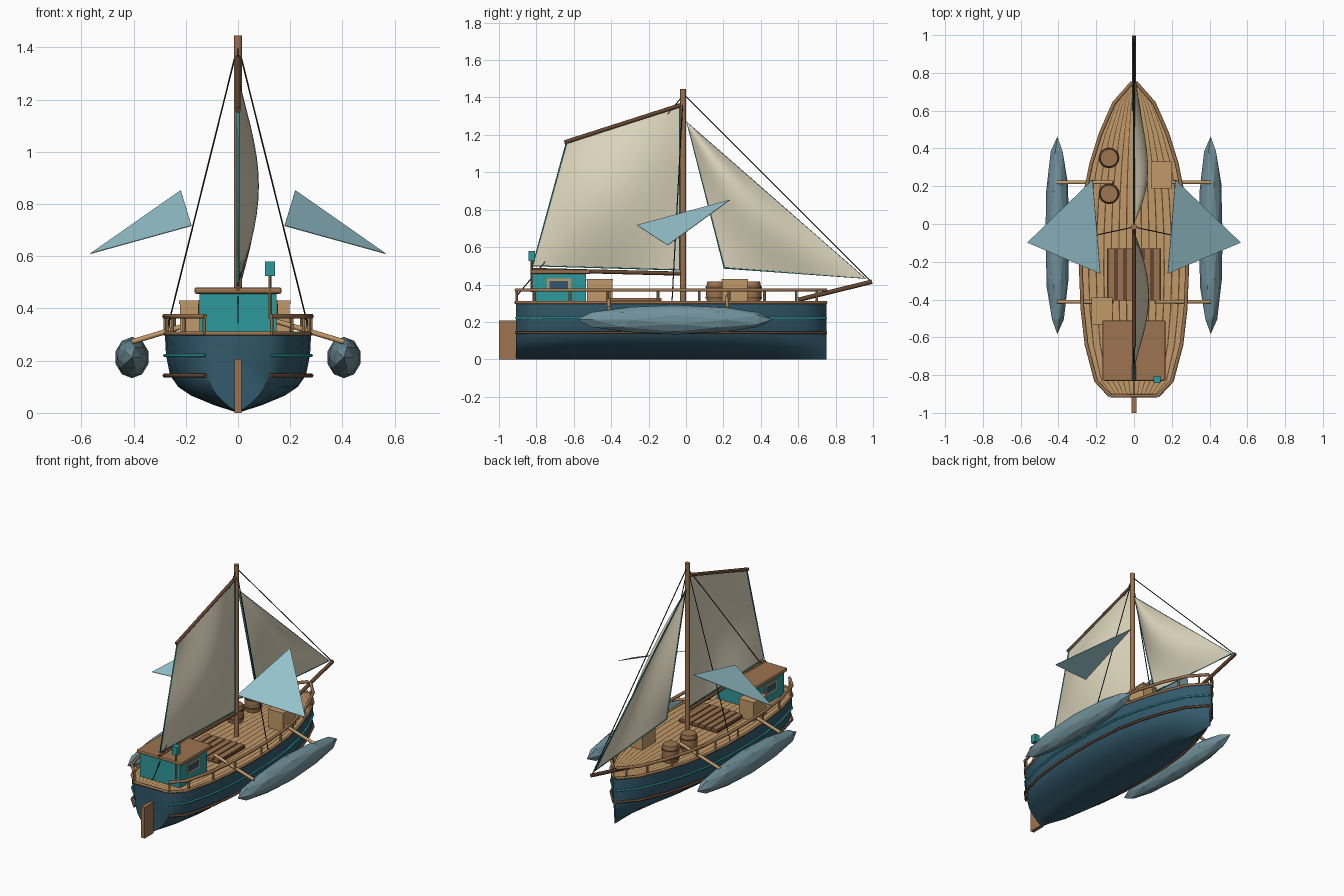
import bpy, bmesh, math
from mathutils import Vector, Matrix

if "Cube" in bpy.data.objects:
    bpy.data.objects.remove(bpy.data.objects["Cube"])


def mat(name, hexcode):
    m = bpy.data.materials.new(name)
    ch = [int(hexcode[i:i + 2], 16) / 255 for i in (0, 2, 4)]
    lin = [c / 12.92 if c < 0.04045 else ((c + 0.055) / 1.055) ** 2.4 for c in ch]
    m.diffuse_color = (*lin, 1)
    m.use_nodes = True
    m.node_tree.nodes["Principled BSDF"].inputs["Base Color"].default_value = m.diffuse_color
    return m


NAVY = mat("navy hull paint", "335a6c")
TEAL = mat("teal paint", "2f9a9c")
PALE = mat("pale wood", "c09a68")
BROWN = mat("brown wood", "9c7450")
DARK = mat("dark wood", "664731")
CANVAS = mat("canvas", "ded6bd")
BLUE = mat("pale blue", "9bcad4")
SLATE = mat("slate blue", "71919b")
ROPE = mat("tarred rope", "2b2622")
GLASS = mat("window glass", "35566f")


def finish(name, bm, *mats, smooth=None):
    bmesh.ops.recalc_face_normals(bm, faces=bm.faces)
    me = bpy.data.meshes.new(name)
    bm.to_mesh(me)
    bm.free()
    for m in mats:
        me.materials.append(m)
    ob = bpy.data.objects.new(name, me)
    bpy.context.collection.objects.link(ob)
    if smooth:
        bpy.ops.object.select_all(action='DESELECT')
        bpy.context.view_layer.objects.active = ob
        ob.select_set(True)
        bpy.ops.object.shade_smooth_by_angle(angle=math.radians(smooth))
    return ob


def box(name, lo, hi, m):
    lo, hi = Vector(lo), Vector(hi)
    bm = bmesh.new()
    bmesh.ops.create_cube(bm, size=1, matrix=Matrix.Translation((lo + hi) / 2)
                          @ Matrix.Diagonal((*(hi - lo), 1)))
    return finish(name, bm, m)


def rod(name, a, b, r, m, sides=10):
    a, b = Vector(a), Vector(b)
    bm = bmesh.new()
    turn = (b - a).to_track_quat('Z', 'Y').to_matrix().to_4x4()
    bmesh.ops.create_cone(bm, cap_ends=True, segments=sides, radius1=r, radius2=r,
                          depth=(b - a).length,
                          matrix=Matrix.Translation((a + b) / 2) @ turn)
    return finish(name, bm, m, smooth=40)


def tube(name, pts, r, m, closed=False):
    cu = bpy.data.curves.new(name, 'CURVE')
    cu.dimensions = '3D'
    cu.bevel_depth, cu.bevel_resolution, cu.use_fill_caps = r, 1, True
    sp = cu.splines.new('POLY')
    sp.points.add(len(pts) - 1)
    for p, co in zip(sp.points, pts):
        p.co = (*co, 1)
    sp.use_cyclic_u = closed
    cu.materials.append(m)
    ob = bpy.data.objects.new(name, cu)
    bpy.context.collection.objects.link(ob)
    return ob


# Hull plan: (y, half width at the deck)
PLAN = [(-0.91, 0.125), (-0.83, 0.2), (-0.64, 0.25), (-0.45, 0.272), (-0.25, 0.28),
        (-0.05, 0.277), (0.15, 0.26), (0.32, 0.225), (0.48, 0.175), (0.64, 0.105), (0.75, 0.008)]


def half_width(y):
    for (y0, w0), (y1, w1) in zip(PLAN, PLAN[1:]):
        if y <= y1:
            return w0 + (w1 - w0) * (y - y0) / (y1 - y0)
    return PLAN[-1][1]


# Hull lofted from V-shaped sections
SECTION = [(1, 0.3), (0.985, 0.22), (0.93, 0.145), (0.82, 0.1), (0.64, 0.066), (0.33, 0.03), (0, 0)]
ring = SECTION + [(-f, z) for f, z in reversed(SECTION[:-1])]
bm = bmesh.new()
rows = [[bm.verts.new((f * w, y, z)) for f, z in ring] for y, w in PLAN]
for a, b in zip(rows, rows[1:]):
    for i in range(len(ring) - 1):
        bm.faces.new((a[i], a[i + 1], b[i + 1], b[i]))
bm.faces.new(rows[0])
bm.faces.new(rows[-1])
finish("hull", bm, NAVY, smooth=50)

# Deck planks that narrow toward the bow, with dark seams between
PLANKS, SEAM = 14, 0.012
cuts = []
for i in range(PLANKS):
    cuts += [-1 + 2 * i / PLANKS + SEAM, -1 + 2 * (i + 1) / PLANKS - SEAM]
bm = bmesh.new()
rows = [[bm.verts.new((f * w, y, 0.304)) for f in cuts] for y, w in PLAN]
for a, b in zip(rows, rows[1:]):
    for i in range(len(cuts) - 1):
        bm.faces.new((a[i], a[i + 1], b[i + 1], b[i])).material_index = i % 2
finish("deck", bm, PALE, DARK)

# Strakes, deck edge, rails and rail posts on both sides
for side, s in (("left", -1), ("right", 1)):
    for part, z, r, m in (("lower_strake", 0.143, 0.008, DARK), ("upper_strake", 0.22, 0.006, TEAL),
                          ("deck_edge", 0.304, 0.009, BROWN), ("rail", 0.37, 0.01, BROWN)):
        tube(f"{side}_{part}", [(s * (w + 0.001), y, z) for y, w in PLAN], r, m)
    for y in (-0.905, -0.81, -0.62, -0.42, -0.15, 0.07, 0.23, 0.42, 0.59, 0.7):
        x = s * half_width(y)
        rod(f"{side}_rail_post", (x, y, 0.3), (x, y, 0.37), 0.007, PALE, 8)
tube("stern_deck_edge", [(-0.125, -0.91, 0.304), (0.125, -0.91, 0.304)], 0.009, BROWN)

# Rudder
box("rudder", (-0.013, -1, 0), (0.013, -0.905, 0.207), BROWN)

# Cabin, roof and side windows
box("cabin", (-0.147, -0.82, 0.3), (0.147, -0.535, 0.46), TEAL)
roof = box("cabin_roof", (-0.167, -0.83, 0.456), (0.167, -0.51, 0.481), BROWN)
bev = roof.modifiers.new("soft_edge", 'BEVEL')
bev.width, bev.segments = 0.008, 2
for s in (-1, 1):
    for part, grow, depth, m in (("window_frame", 0.014, 0.004, PALE), ("window_glass", 0, 0.006, GLASS)):
        xs = sorted((s * 0.146, s * (0.147 + depth)))
        box(part, (xs[0], -0.73 - grow, 0.378 - grow), (xs[1], -0.63 + grow, 0.418 + grow), m)

# Lantern on its pole
rod("lantern_pole", (0.122, -0.825, 0.36), (0.122, -0.825, 0.53), 0.006, BROWN, 8)
box("lantern", (0.103, -0.842, 0.525), (0.141, -0.806, 0.58), TEAL)

# Slatted hatch
box("hatch", (-0.143, -0.405, 0.3), (0.143, -0.13, 0.317), DARK)
for i in range(6):
    x = -0.119 + i * 0.0476
    box("hatch_slat", (x - 0.019, -0.405, 0.315), (x + 0.019, -0.13, 0.327), BROWN)

# Crates with lids, and barrels with hoops
for x, y in ((0.145, 0.26), (-0.17, -0.46)):
    box("crate", (x - 0.053, y - 0.068, 0.3), (x + 0.053, y + 0.068, 0.42), PALE)
    box("crate_lid", (x - 0.056, y - 0.071, 0.418), (x + 0.056, y + 0.071, 0.43), PALE)
for y in (0.16, 0.35):
    bm = bmesh.new()
    prof = [(0.3, 0.046), (0.335, 0.053), (0.38, 0.053), (0.415, 0.046)]
    rows = [[bm.verts.new((-0.132 + r * math.cos(t * math.pi / 8), y + r * math.sin(t * math.pi / 8), z))
             for t in range(16)] for z, r in prof]
    for a, b in zip(rows, rows[1:]):
        for i in range(16):
            bm.faces.new((a[i], a[(i + 1) % 16], b[(i + 1) % 16], b[i]))
    bm.faces.new(rows[0])
    bm.faces.new(rows[-1])
    finish("barrel", bm, BROWN, smooth=40)
    for z in (0.33, 0.385):
        rod("barrel_hoop", (-0.132, y, z - 0.004), (-0.132, y, z + 0.004), 0.055, DARK, 16)

# Mast and spars
rod("mast", (0, -0.015, 0.3), (0, -0.015, 1.445), 0.016, BROWN, 12)
rod("bowsprit", (0, 0.6, 0.318), (0, 0.995, 0.415), 0.012, DARK)
rod("gaff", (0, -0.65, 1.16), (0, -0.02, 1.362), 0.011, DARK)
rod("boom", (0, -0.83, 0.478), (0, -0.02, 0.458), 0.011, DARK)


# Sails bellied to one side, with a teal edge rope
def sail(name, corners, belly, n=14):
    a, b, c, d = (Vector((0, *p)) for p in corners)
    bm = bmesh.new()
    rows = []
    for i in range(n + 1):
        v, row = i / n, []
        for j in range(n + 1):
            u = j / n
            p = a.lerp(b, u).lerp(d.lerp(c, u), v)
            p.x = belly * math.sin(math.pi * u) * math.sin(math.pi * v)
            row.append(bm.verts.new(p))
        rows.append(row)
    for r, q in zip(rows, rows[1:]):
        for j in range(n):
            bm.faces.new((r[j], r[j + 1], q[j + 1], q[j]))
    bmesh.ops.remove_doubles(bm, verts=bm.verts, dist=1e-5)
    finish(name, bm, CANVAS, smooth=60)
    edge = [p for k, p in enumerate((a, b, c, d)) if k == 0 or p != (a, b, c, d)[k - 1]]
    tube(name + "_edge_rope", edge, 0.005, TEAL, closed=True)


sail("main_sail", [(-0.035, 1.35), (-0.64, 1.155), (-0.82, 0.5), (-0.035, 0.478)], 0.08)
sail("head_sail", [(0.003, 1.27), (0.003, 1.27), (0.96, 0.432), (0.205, 0.488)], 0.075)

# Standing rigging
rod("forestay", (0, -0.01, 1.415), (0, 0.985, 0.42), 0.003, ROPE, 6)
rod("backstay", (0, -0.02, 1.405), (0, -0.9, 0.345), 0.003, ROPE, 6)
for s in (-1, 1):
    rod("shroud", (s * 0.01, -0.018, 1.37), (s * 0.275, -0.075, 0.305), 0.003, ROPE, 6)

# Outriggers: faceted floats carried on two arms each side
for s in (-1, 1):
    bm = bmesh.new()
    bmesh.ops.create_icosphere(bm, subdivisions=2, radius=1,
                               matrix=Matrix.Translation((s * 0.406, -0.06, 0.212))
                               @ Matrix.Diagonal((0.066, 0.523, 0.079, 1))
                               @ Matrix.Rotation(math.pi / 2, 4, 'X'))
    finish("float", bm, SLATE)
    for y in (-0.412, 0.22):
        rod("float_arm", (s * 0.11, y, 0.362), (s * 0.406, y, 0.272), 0.01, PALE)

# Thin triangular side wings
for s in (-1, 1):
    bm = bmesh.new()
    tri = [Vector((s * x, y, z)) for x, y, z in
           ((0.219, 0.235, 0.852), (0.565, -0.098, 0.61), (0.178, -0.263, 0.717))]
    n = (tri[1] - tri[0]).cross(tri[2] - tri[0]).normalized() * 0.0015
    top = [bm.verts.new(p + n) for p in tri]
    low = [bm.verts.new(p - n) for p in tri]
    bm.faces.new(top)
    bm.faces.new(low)
    for i in range(3):
        bm.faces.new((top[i], top[(i + 1) % 3], low[(i + 1) % 3], low[i]))
    finish("side_wing", bm, BLUE)
